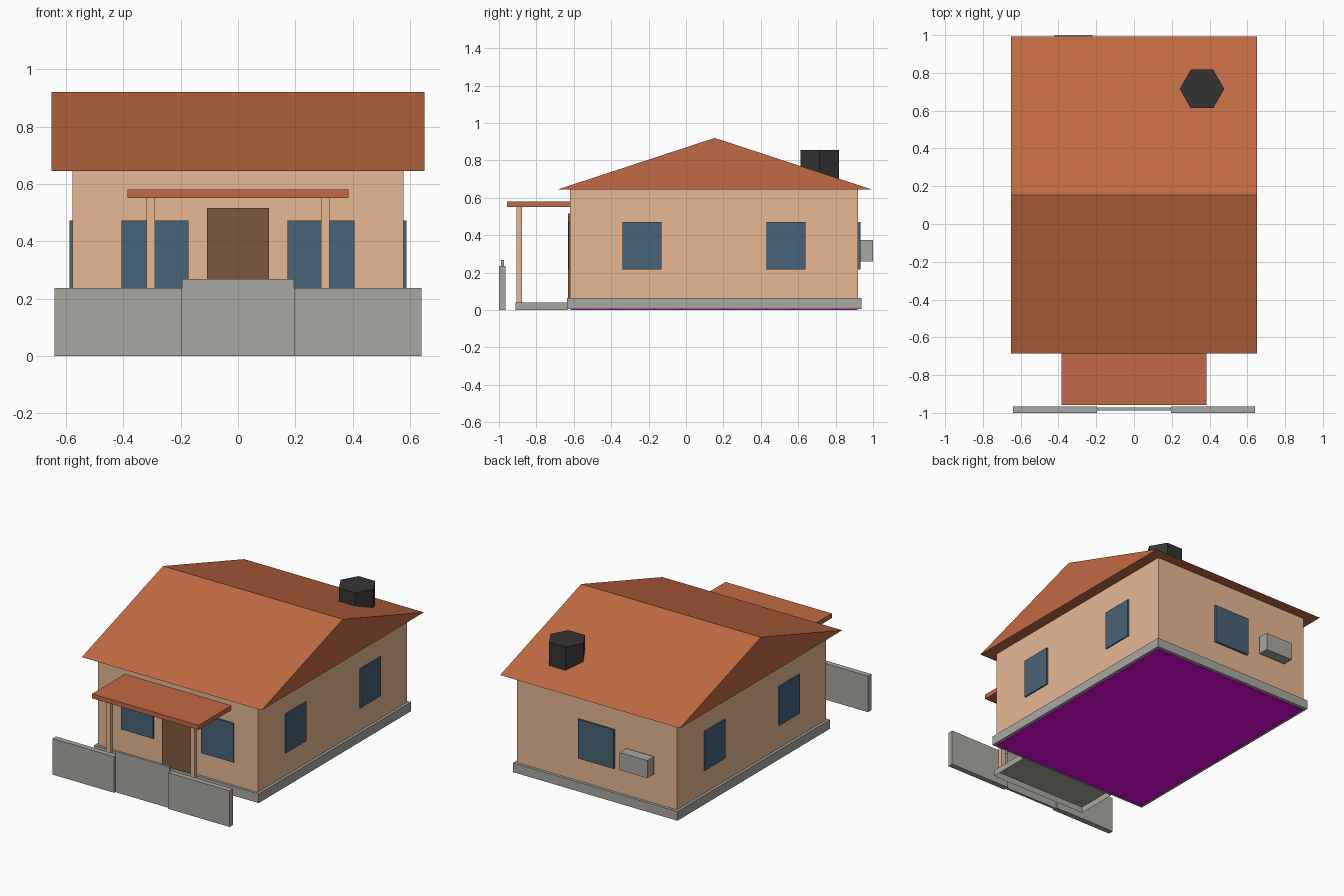
import bpy, bmesh
from math import radians

cube = bpy.data.objects.get("Cube")
if cube:
    bpy.data.objects.remove(cube, do_unlink=True)


def material(name, r, g, b):
    """Make a flat material from 0-255 display values, stored as linear."""
    col = [((c / 255 + 0.055) / 1.055) ** 2.4 if c > 10 else c / 3294 for c in (r, g, b)] + [1]
    m = bpy.data.materials.new(name)
    m.use_nodes = True
    m.diffuse_color = col
    m.node_tree.nodes["Principled BSDF"].inputs["Base Color"].default_value = col
    return m


PLASTER = material("tan plaster", 242, 193, 154)
TILE = material("terracotta roof", 193, 106, 67)
CONCRETE = material("grey concrete", 169, 167, 160)
GLASS = material("blue glass", 72, 99, 120)
WOOD = material("brown wood", 125, 89, 61)
BLACK = material("black tank", 52, 52, 52)
MAGENTA = material("magenta underside", 255, 0, 255)


def finish(name, bm, mat):
    bmesh.ops.recalc_face_normals(bm, faces=bm.faces)
    mesh = bpy.data.meshes.new(name)
    bm.to_mesh(mesh)
    bm.free()
    mesh.materials.append(mat)
    ob = bpy.data.objects.new(name, mesh)
    bpy.context.collection.objects.link(ob)
    return ob


def box(name, mat, x, y, z, open_bottom=False):
    """Box from (low, high) pairs on each axis."""
    bm = bmesh.new()
    bmesh.ops.create_cube(bm, size=1)
    for v in bm.verts:
        v.co = [r[0] + (c + 0.5) * (r[1] - r[0]) for c, r in zip(v.co, (x, y, z))]
    if open_bottom:
        low = [f for f in bm.faces if f.calc_center_median().z < z[0] + 1e-5]
        bmesh.ops.delete(bm, geom=low, context='FACES_ONLY')
    return finish(name, bm, mat)


def mirrored(name, mat, x, y, z):
    """The same box on both sides of x = 0."""
    box("left_" + name, mat, x, y, z)
    box("right_" + name, mat, (-x[1], -x[0]), y, z)


# House body: base, walls and the inner core that shows underneath
W, FRONT, BACK, EAVE = 0.578, -0.62, 0.92, 0.645
box("plinth", CONCRETE, (-0.595, 0.595), (-0.636, 0.938), (0.005, 0.065))
box("walls", PLASTER, (-W, W), (FRONT, BACK), (0.05, EAVE))
box("inner_core", MAGENTA, (-W + 0.003, W - 0.003), (FRONT + 0.003, BACK - 0.003), (0, EAVE - 0.01))

# Gabled roof: triangular profile extruded along x
bm = bmesh.new()
profile = [(-0.685, EAVE), (0.992, EAVE), (0.154, 0.92)]
gable = bm.faces.new([bm.verts.new((-0.65, y, z)) for y, z in profile])
ext = bmesh.ops.extrude_face_region(bm, geom=[gable], use_keep_orig=True)
bmesh.ops.translate(bm, vec=(1.3, 0, 0),
                    verts=[v for v in ext["geom"] if isinstance(v, bmesh.types.BMVert)])
finish("roof", bm, TILE)

# Hexagonal tank on the rear slope
bm = bmesh.new()
bmesh.ops.create_cone(bm, cap_ends=True, segments=6, radius1=0.118, radius2=0.118, depth=0.19)
tank = finish("roof_tank", bm, BLACK)
tank.location = (0.36, 0.715, 0.76)
# put the corners of the hexagon on the x axis
tank.rotation_euler.z = radians(30)

# Windows and door
GLAZED = (0.217, 0.472)
mirrored("front_window", GLASS, (0.173, 0.407), (FRONT - 0.009, FRONT + 0.01), GLAZED)
box("back_window", GLASS, (-0.13, 0.13), (BACK - 0.01, BACK + 0.012), GLAZED)
for name, y in (("side_window_front", -0.235), ("side_window_back", 0.535)):
    mirrored(name, GLASS, (W - 0.01, W + 0.009), (y - 0.105, y + 0.105), GLAZED)
box("door", WOOD, (-0.108, 0.108), (FRONT - 0.012, FRONT + 0.01), (0.04, 0.515))

# Porch
box("porch_slab", CONCRETE, (-0.35, 0.35), (-0.912, -0.634), (0, 0.04), open_bottom=True)
mirrored("porch_post", PLASTER, (0.29, 0.32), (-0.905, -0.878), (0.038, 0.555))
box("porch_canopy", TILE, (-0.385, 0.385), (-0.957, FRONT + 0.005), (0.55, 0.58))

# Front fence and gate
mirrored("fence", CONCRETE, (0.195, 0.64), (-1, -0.965), (0, 0.236))
box("gate", CONCRETE, (-0.195, 0.195), (-0.988, -0.972), (0, 0.268))

# Air conditioner on the back wall
box("air_conditioner", CONCRETE, (-0.42, -0.22), (BACK + 0.01, 1), (0.26, 0.375))


# Rotate the tank to match the axis that its first corner lies on
corner = max(tank.data.vertices, key=lambda v: abs(v.co.x)).co
if abs(corner.x) > 0.11:
    tank.rotation_euler.z = 0
